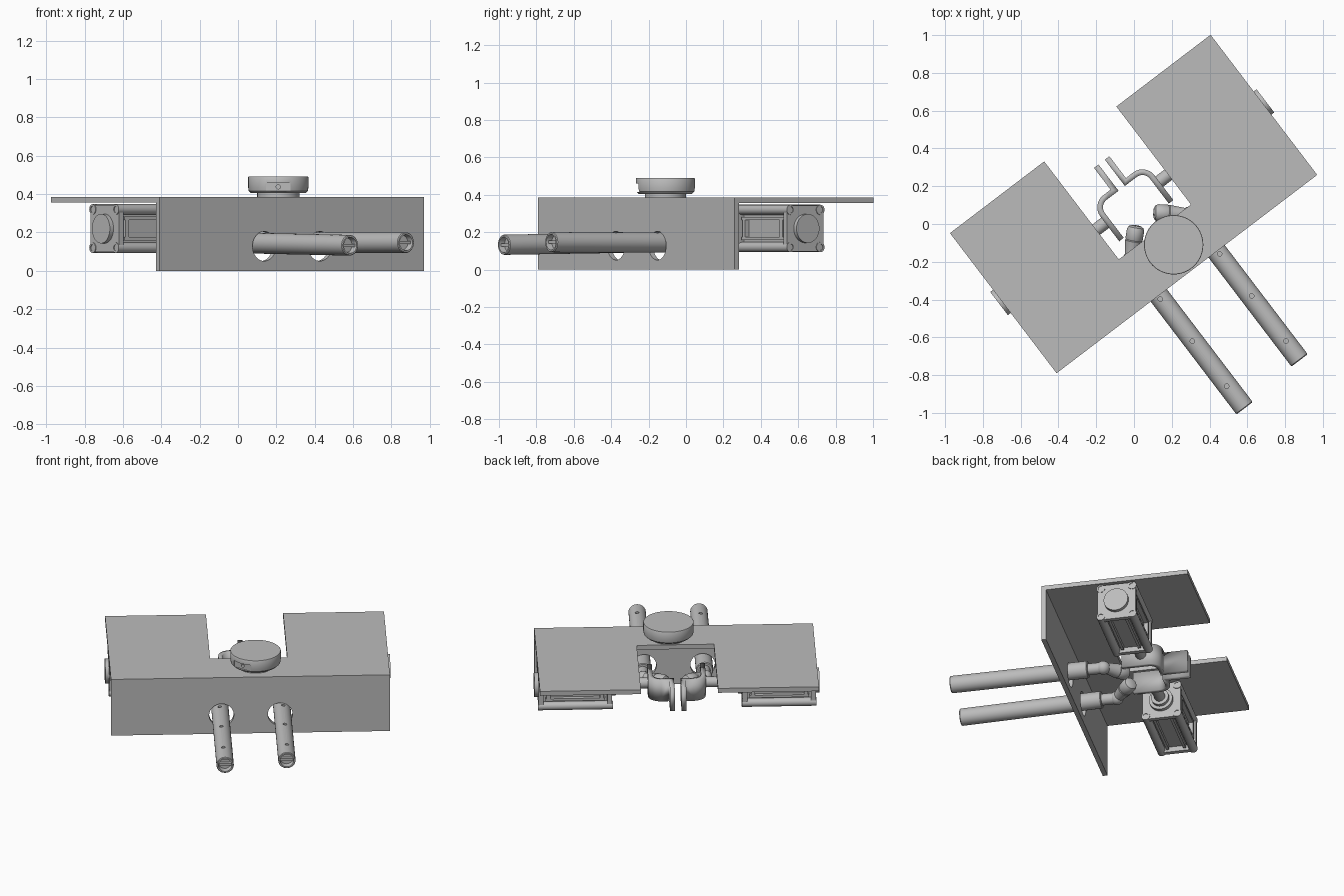
import bpy, bmesh, math
from math import sin, cos, pi
from mathutils import Vector, Matrix

if "Cube" in bpy.data.objects:
    bpy.data.objects.remove(bpy.data.objects["Cube"], do_unlink=True)

GREY = (0.5, 0.5, 0.5, 1)
grey = bpy.data.materials.new("plain grey")
grey.use_nodes = True
grey.diffuse_color = GREY
grey.node_tree.nodes["Principled BSDF"].inputs["Base Color"].default_value = GREY

# Rig frame: x along the front wall, y towards the back, origin mid front edge
RIG = Matrix.Translation((0.28, -0.265, 0)) @ Matrix.Rotation(math.radians(37.27), 4, 'Z')
KNOB = Matrix.Translation((0.21, -0.11, 0))


def add(name, bm, frame=RIG):
    bmesh.ops.recalc_face_normals(bm, faces=bm.faces)
    mesh = bpy.data.meshes.new(name)
    bm.to_mesh(mesh)
    bm.free()
    mesh.materials.append(grey)
    obj = bpy.data.objects.new(name, mesh)
    bpy.context.collection.objects.link(obj)
    obj.matrix_world = frame
    return obj


def box(name, a, b, frame=RIG):
    a, b = Vector(a), Vector(b)
    size = [abs(d) for d in b - a]
    bm = bmesh.new()
    bmesh.ops.create_cube(bm, size=1,
                          matrix=Matrix.Translation((a + b) / 2) @ Matrix.Diagonal((*size, 1)))
    return add(name, bm, frame)


def prism(name, outline, z0, z1):
    bm = bmesh.new()
    face = bm.faces.new([bm.verts.new((x, y, z0)) for x, y in outline])
    out = bmesh.ops.extrude_face_region(bm, geom=[face])["geom"]
    bmesh.ops.translate(bm, vec=(0, 0, z1 - z0),
                        verts=[v for v in out if isinstance(v, bmesh.types.BMVert)])
    return add(name, bm)


def lathe(name, origin, axis, profile, frame=RIG, n=32):
    """Turn (radius, distance) pairs about an axis and close both ends."""
    place = Matrix.Translation(origin) @ Vector(axis).to_track_quat('Z', 'Y').to_matrix().to_4x4()
    bm = bmesh.new()
    rings = [[bm.verts.new(place @ Vector((r * cos(2 * pi * i / n), r * sin(2 * pi * i / n), t)))
              for i in range(n)] for r, t in profile]
    for p, q in zip(rings, rings[1:]):
        for i in range(n):
            j = (i + 1) % n
            bm.faces.new((p[i], p[j], q[j], q[i]))
    bm.faces.new(rings[0])
    bm.faces.new(rings[-1])
    return add(name, bm, frame)


def rod(name, origin, axis, r, length, frame=RIG, n=24):
    return lathe(name, origin, axis, [(r, 0), (r, length)], frame, n)


def cut(obj, cutters):
    for c in cutters:
        c.hide_render = True
        mod = obj.modifiers.new("cut", 'BOOLEAN')
        mod.operation = 'DIFFERENCE'
        mod.object = c
        bpy.context.view_layer.update()
        bpy.context.view_layer.objects.active = obj
        bpy.ops.object.modifier_apply(modifier=mod.name)
        bpy.data.objects.remove(c, do_unlink=True)


before = set(bpy.data.objects)
W, D, H, T = 0.867, 0.932, 0.385, 0.03
NOTCH, NOTCH_Y = 0.24, 0.28

# Notched top plate and front wall with two round openings
prism("top_plate", [(-W, 0), (W, 0), (W, D), (NOTCH, D), (NOTCH, NOTCH_Y),
                    (-NOTCH, NOTCH_Y), (-NOTCH, D), (-W, D)], H - T, H)
wall = box("front_wall", (-W, 0, 0), (W, T, H - T))
cut(wall, [rod("opening_cutter", (x, -0.1, 0.128), (0, 1, 0), 0.077, 0.3, n=40)
           for x in (-0.18, 0.185)])

# Round knob with a recessed flat on its front
rod("knob_neck", (0, 0, H), (0, 0, 1), 0.11, 0.03, KNOB, 40)
knob = lathe("knob", (0, 0, 0.405), (0, 0, 1),
             [(0.142, 0), (0.154, 0.012), (0.157, 0.03), (0.157, 0.083), (0.155, 0.086)], KNOB, 64)
cut(knob, [box("flat_cutter", (-0.063, -0.2, 0.415), (0.063, -0.138, 0.46), KNOB),
           rod("hole_cutter", (0, -0.2, 0.438), (0, 1, 0), 0.011, 0.09, KNOB)])

# Handles, each with a jointed tip behind the wall
CZ = 0.22
for side, s, x, end, zc in (("left", 1, 0.198, -0.725, 0.147), ("right", -1, -0.187, -0.75, 0.133)):
    tail = 0.15
    axis = Vector((0, tail - end, 0.145 - zc))
    L = axis.length
    tube = lathe(side + "_handle", (x, end, zc), axis,
                 [(0.038, 0.035), (0.042, 0), (0.05, 0), (0.054, 0.005), (0.054, L - 0.005), (0.049, L)])
    cut(tube, [rod("pin_cutter", (x + s * 0.005, y, 0.17), (0, 0, 1), 0.012, 0.1, n=16)
               for y in (-0.6, -0.3, -0.02)])
    box(side + "_handle_cross", (x - 0.039, end + 0.012, zc - 0.008),
        (x + 0.039, end + 0.04, zc + 0.008))
    rod(side + "_neck", (x, tail - 0.01, 0.145), (0, 1, 0), 0.036, 0.09)
    lathe(side + "_elbow", (x, 0.2, 0.145), (0, 1, 0),
          [(0.043 * sin(a * pi / 12), 0.043 - 0.043 * cos(a * pi / 12)) for a in range(1, 12)])
    # Tapered segment and rounded tip leaning inwards
    base = Vector((x, 0.245, 0.147))
    lean = Vector((s * 0.075, 0.35, 0.165)) - base
    n = lean.length
    lathe(side + "_tip", base, lean,
          [(0.03, -0.02), (0.034, 0.02), (0.045, n - 0.065), (0.046, n - 0.06), (0.043, n - 0.055),
           (0.046, n - 0.05), (0.046, n), (0.04, n + 0.015), (0.025, n + 0.023)])

# Clamp cylinders lying under the plate, mirrored
CY, OUT, IN = 0.478, 0.862, 0.405
for side, s in (("left", 1), ("right", -1)):
    inward = (-s, 0, 0)
    box(side + "_cylinder_body", (s * OUT, CY - 0.088, CZ - 0.088), (s * IN, CY + 0.088, CZ + 0.088))
    for name, x0, x1 in (("outer", OUT, OUT - 0.03), ("inner", IN + 0.03, IN)):
        plate = box(f"{side}_{name}_end_plate", (s * x0, CY - 0.122, CZ - 0.122),
                    (s * x1, CY + 0.122, CZ + 0.122))
        bevel = plate.modifiers.new("round", 'BEVEL')
        bevel.width, bevel.segments = 0.022, 4
        bevel.limit_method = 'ANGLE'
        bevel.affect = 'EDGES'
        # only the four edges along the cylinder are rounded
        bevel.limit_method = 'WEIGHT'
        weight = plate.data.attributes.new("bevel_weight_edge", 'FLOAT', 'EDGE')
        for e in plate.data.edges:
            a, b = (plate.data.vertices[i].co for i in e.vertices)
            weight.data[e.index].value = 1.0 if abs(a.x - b.x) > 0.01 else 0.0
    # Corner tie rods with hollow ends
    for i, (dy, dz) in enumerate(((1, 1), (1, -1), (-1, 1), (-1, -1))):
        lathe(f"{side}_tie_rod_{i}", (s * (OUT + 0.004), CY + dy * 0.1, CZ + dz * 0.1), inward,
              [(0.017, 0.02), (0.017, 0), (0.027, 0), (0.027, OUT - IN + 0.008),
               (0.017, OUT - IN + 0.008), (0.017, OUT - IN - 0.012)], n=20)
    # Raised rails and frames on both flanks and the underside
    for name, dy in (("front", -1), ("back", 1)):
        y = CY + dy * 0.085
        for dz in (-1, 1):
            box(f"{side}_{name}_rail_{dz}", (s * 0.82, y, CZ + dz * 0.045),
                (s * 0.45, y + dy * 0.03, CZ + dz * 0.062))
        for x in (0.8, 0.47):
            box(f"{side}_{name}_frame", (s * (x - 0.012), y, CZ - 0.06),
                (s * (x + 0.012), y + dy * 0.03, CZ + 0.06))
    for dy in (-1, 1):
        box(f"{side}_bottom_rail", (s * 0.82, CY + dy * 0.045, CZ - 0.113),
            (s * 0.45, CY + dy * 0.062, CZ - 0.08))
    # Outer disc, collar and piston rod
    rod(side + "_outer_disc", (s * 0.886, CY, CZ), inward, 0.077, 0.04, n=40)
    lathe(side + "_collar", (s * IN, CY, CZ), inward,
          [(0.075, 0), (0.075, 0.025), (0.055, 0.025), (0.055, 0.05)], n=40)
    rod(side + "_piston_rod", (s * IN, CY, CZ), inward, 0.034, IN - 0.17)

    # Bent jaw strip: pad, rounded shoulder and finger
    path = [(0.165, 0.355)]
    path += [(0.1 + 0.065 * cos(a * pi / 16), 0.52 + 0.065 * sin(a * pi / 16)) for a in range(9)]
    path += [(0.036, 0.585), (0.036, 0.745)]
    bm = bmesh.new()
    cols = [[bm.verts.new((s * px, py, CZ + h)) for h in (-0.072, 0.072)] for px, py in path]
    for p, q in zip(cols, cols[1:]):
        bm.faces.new((p[0], q[0], q[1], p[1]))
    jaw = add(side + "_jaw", bm)
    solid = jaw.modifiers.new("thickness", 'SOLIDIFY')
    solid.thickness, solid.offset, solid.use_even_offset = 0.03, 0, True

# Smooth rounded faces, keep hard edges
bpy.ops.object.select_all(action='DESELECT')
for obj in set(bpy.data.objects) - before | {wall}:
    obj.select_set(True)
bpy.context.view_layer.objects.active = wall
bpy.ops.object.shade_smooth_by_angle(angle=math.radians(35))
